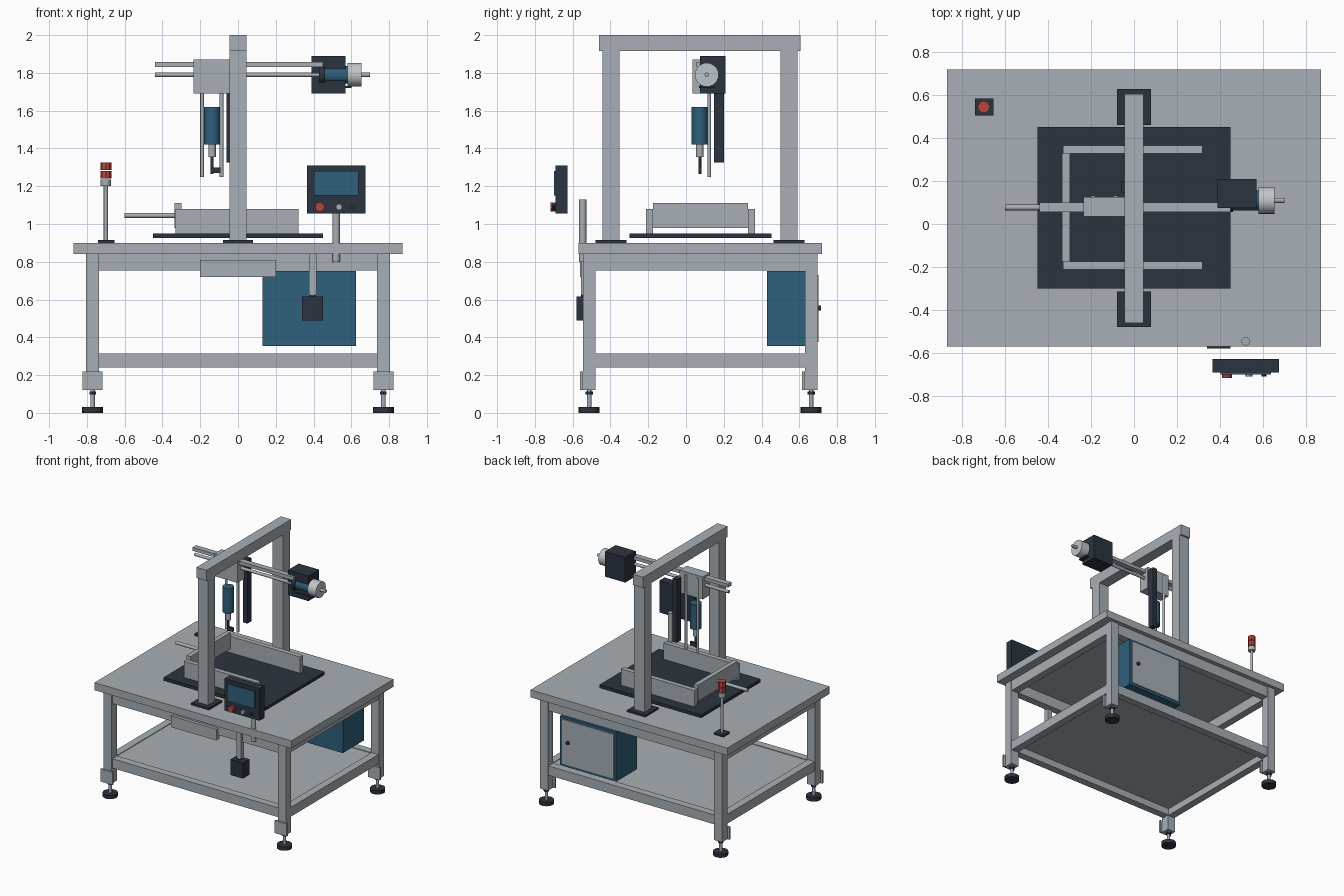
import bpy, bmesh, math
from mathutils import Vector, Matrix

if "Cube" in bpy.data.objects:
    bpy.data.objects.remove(bpy.data.objects["Cube"])


def colour(name, r, g, b):
    m = bpy.data.materials.new(name)
    m.diffuse_color = (r, g, b, 1)
    m.use_nodes = True
    m.node_tree.nodes["Principled BSDF"].inputs["Base Color"].default_value = m.diffuse_color
    return m


GREY = colour("aluminium grey", .39, .43, .46)
LIGHT = colour("pale steel", .52, .56, .59)
DARK = colour("charcoal", .024, .034, .05)
BLUE = colour("steel blue", .028, .115, .20)
RED = colour("signal red", .50, .06, .05)


def finish(bm, name, mat):
    me = bpy.data.meshes.new(name)
    bmesh.ops.recalc_face_normals(bm, faces=bm.faces)
    bm.to_mesh(me)
    bm.free()
    me.materials.append(mat)
    ob = bpy.data.objects.new(name, me)
    bpy.context.collection.objects.link(ob)
    return ob


def box(name, x, y, z, mat=GREY):
    """Box from (min, max) ranges on each axis."""
    bm = bmesh.new()
    size = [r[1] - r[0] for r in (x, y, z)]
    mid = [(r[1] + r[0]) / 2 for r in (x, y, z)]
    bmesh.ops.create_cube(bm, size=1, matrix=Matrix.Translation(mid) @ Matrix.Diagonal((*size, 1)))
    return finish(bm, name, mat)


def rod(name, a, b, r, mat=GREY, sides=16):
    """Cylinder from point a to point b."""
    a, b = Vector(a), Vector(b)
    d = b - a
    bm = bmesh.new()
    bmesh.ops.create_cone(bm, cap_ends=True, segments=sides, radius1=r, radius2=r, depth=d.length,
                          matrix=Matrix.Translation((a + b) / 2) @ d.to_track_quat('Z', 'Y').to_matrix().to_4x4())
    if sides > 12:
        for f in bm.faces:
            f.smooth = len(f.verts) == 4
        for e in bm.edges:
            e.smooth = e.calc_face_angle(0) < math.radians(40)
    return finish(bm, name, mat)


# Table top and shelf
box("table_top", (-.87, .87), (-.57, .72), (.84, .90))
box("lower_shelf", (-.75, .75), (-.50, .65), (.295, .31))

# Legs, brackets and levelling feet
for sx in (-1, 1):
    for y in (-.513, .662):
        x = sx * .77
        box("leg", (x - .035, x + .035), (y - .033, y + .033), (.12, .84))
        box("foot_bracket", (x - .053, x + .053), (y - .048, y - .033), (.12, .22))
        rod("foot_pad", (x, y, 0), (x, y, .03), .055, DARK, 20)
        rod("foot_stem", (x, y, .03), (x, y, .12), .012)
        rod("foot_nut", (x, y, .097), (x, y, .113), .02, DARK, 6)

# Upper and lower frame rails
for z in ((.755, .84), (.24, .315)):
    for y in (-.505, .655):
        box("long_rail", (-.735, .735), (y - .03, y + .03), z)
    for sx in (-1, 1):
        box("side_rail", (sx * .77 - .03, sx * .77 + .03), (-.48, .63), z)

# Drawer front, hanging pedal switch
box("drawer_front", (-.20, .20), (-.56, -.52), (.72, .81))
box("switch_hanger", (.375, .415), (-.555, -.515), (.625, .84))
rod("switch_collar", (.395, -.54, .61), (.395, -.54, .64), .015, DARK)
box("switch_box", (.34, .45), (-.58, -.50), (.49, .615), DARK)

# Electrical cabinet with door and lock
box("cabinet", (.13, .625), (.43, .695), (.355, .75), BLUE)
box("cabinet_door", (.15, .605), (.695, .702), (.375, .73))
rod("door_lock", (.55, .70, .555), (.55, .715, .555), .014, DARK, 12)

# Control panel on its post
rod("panel_post", (.52, -.547, .80), (.52, -.547, 1.13), .02)
box("panel_case", (.365, .675), (-.692, -.628), (1.055, 1.31), DARK)
box("panel_screen", (.402, .637), (-.70, -.692), (1.15, 1.28), BLUE)
for x, r, depth, mat in ((.433, .025, .025, RED), (.535, .017, .018, GREY), (.605, .012, .018, DARK)):
    rod("panel_button", (x, -.692, 1.09), (x, -.692 - depth, 1.09), r, mat, 10)

# Signal lamp
box("lamp_base", (-.74, -.655), (.505, .585), (.90, .915), DARK)
rod("lamp_pole", (-.70, .545, .91), (-.70, .545, 1.2), .011)
rod("lamp_socket", (-.70, .545, 1.2), (-.70, .545, 1.235), .027)
for z in (1.24, 1.285):
    rod("lamp_lens", (-.70, .545, z), (-.70, .545, z + .04), .029, RED, 8)

# Portal frame
for y in (-.397, .545):
    box("portal_post", (-.045, .045), (y - .044, y + .044), (.91, 1.92))
    box("portal_base", (-.08, .08), (y - .083, y + .083), (.90, .915), DARK)
box("portal_beam", (-.045, .045), (-.46, .605), (1.915, 2.0))

# Work plate and fixture
box("work_plate", (-.45, .45), (-.30, .452), (.925, .95), DARK)
for y in (-.193, .347):
    box("fixture_side", (-.33, .32), (y - .019, y + .019), (.95, 1.08))
box("fixture_end", (-.335, -.298), (-.174, .328), (.98, 1.11))
rod("fixture_push_rod", (-.60, .077, 1.045), (-.33, .077, 1.045), .013)

# Horizontal axis with carriage
box("guide_rail", (-.44, .45), (.055, .10), (1.83, 1.857))
rod("lead_screw", (-.44, .085, 1.79), (.45, .085, 1.79), .012)
box("carriage", (-.235, -.03), (.035, .125), (1.69, 1.87))

# Drive unit
box("drive_housing", (.39, .57), (.075, .21), (1.69, 1.89), DARK)
box("drive_bracket", (.44, .60), (.07, .15), (1.72, 1.73), DARK)
rod("motor_flange", (.43, .11, 1.79), (.46, .11, 1.79), .055, DARK, 20)
rod("motor_body", (.46, .11, 1.79), (.58, .11, 1.79), .047, BLUE, 20)
rod("hand_wheel", (.58, .11, 1.79), (.655, .11, 1.79), .063, LIGHT, 24)
rod("motor_shaft", (.655, .11, 1.79), (.70, .11, 1.79), .012)

# Vertical slide, guide rods and spindle
box("vertical_slide", (-.06, -.02), (.147, .20), (1.325, 1.83), DARK)
for x in (-.19, -.087):
    rod("vertical_guide", (x, .123, 1.25), (x, .123, 1.85), .01)
rod("spindle_body", (-.137, .073, 1.42), (-.137, .073, 1.62), .043, BLUE, 20)
rod("spindle_nose", (-.137, .073, 1.355), (-.137, .073, 1.42), .02)
rod("tool_shaft", (-.137, .073, 1.265), (-.137, .073, 1.355), .008, DARK)
box("tool_tip", (-.145, -.092), (.066, .082), (1.27, 1.30), DARK)
